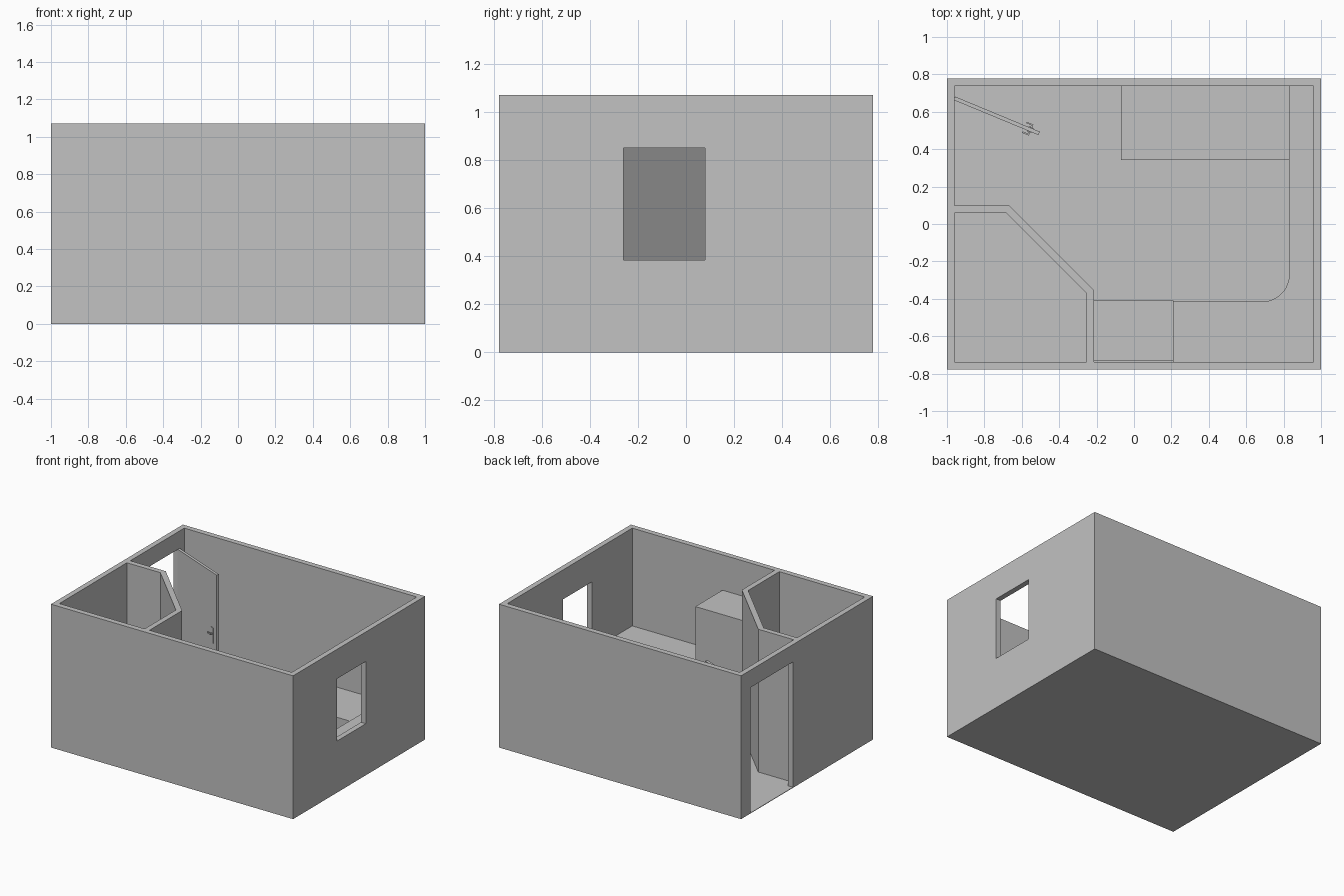
import bpy
import bmesh
import math
from mathutils import Vector

cube = bpy.data.objects.get("Cube")
if cube:
    bpy.data.objects.remove(cube, do_unlink=True)

# One plain grey for the whole model
grey = bpy.data.materials.new("plain_grey")
grey.use_nodes = True
colour = (0.54, 0.54, 0.54, 1)
grey.diffuse_color = colour
grey.node_tree.nodes["Principled BSDF"].inputs["Base Color"].default_value = colour


def prism(name, outline, z0, z1):
    """Upright solid from a flat outline."""
    bm = bmesh.new()
    base = bm.faces.new([bm.verts.new((x, y, z0)) for x, y in outline])
    top = bmesh.ops.extrude_face_region(bm, geom=[base])["geom"]
    bmesh.ops.translate(bm, vec=(0, 0, z1 - z0),
                        verts=[v for v in top if isinstance(v, bmesh.types.BMVert)])
    bmesh.ops.recalc_face_normals(bm, faces=bm.faces)
    mesh = bpy.data.meshes.new(name)
    bm.to_mesh(mesh)
    bm.free()
    mesh.materials.append(grey)
    obj = bpy.data.objects.new(name, mesh)
    bpy.context.collection.objects.link(obj)
    return obj


def box(name, x0, x1, y0, y1, z0, z1):
    return prism(name, [(x0, y0), (x1, y0), (x1, y1), (x0, y1)], z0, z1)


def cut(target, cutter):
    """Subtract the cutter and throw it away."""
    cutter.hide_render = True
    mod = target.modifiers.new("cut", 'BOOLEAN')
    mod.operation = 'DIFFERENCE'
    mod.solver = 'EXACT'
    mod.object = cutter
    bpy.context.view_layer.objects.active = target
    bpy.ops.object.modifier_apply(modifier=mod.name)
    bpy.data.objects.remove(cutter, do_unlink=True)


W, D, H = 1.0, 0.778, 1.07       # half width, half depth, height
IX, IY = 0.96, 0.737             # inner wall faces
FLOOR = 0.004
COUNTER_X, COUNTER_Y = 0.83, -0.415
FRIDGE_X0, FRIDGE_X1 = -0.215, 0.21

# Outer shell with the window in the left wall and the doorway in the right wall
walls = box("outer_walls", -W, W, -D, D, 0, H)
cut(walls, box("room_space", -IX, IX, -IY, IY, FLOOR, H + 0.1))
cut(walls, box("window_opening", 0.9, 1.1, -0.26, 0.08, 0.385, 0.85))
cut(walls, box("door_opening", -1.1, -0.9, 0.165, 0.67, FLOOR, 0.94))

# Partition of the corner room, with its slanted middle
prism("corner_partition", [
    (-IX, 0.1), (-0.667, 0.1), (-0.215, -0.352), (-0.215, -IY),
    (-0.255, -IY), (-0.255, -0.369), (-0.684, 0.06), (-IX, 0.06)], FLOOR, H)

# Corner counter with a rounded inside bend
radius = 0.145
centre = Vector((COUNTER_X - radius, COUNTER_Y + radius))
bend = [centre + radius * Vector((math.cos(a), math.sin(a)))
        for a in (-math.pi / 2 * i / 12 for i in range(13))]
counter = prism("counter", [(IX, -IY), (IX, IY), (COUNTER_X, IY)] + bend
                + [(FRIDGE_X1, COUNTER_Y), (FRIDGE_X1, -IY)], FLOOR, 0.34)

# Tall cabinet and low bed
box("tall_cabinet", FRIDGE_X0, FRIDGE_X1, -0.73, -0.41, FLOOR, 0.81)
box("bed", -0.07, COUNTER_X, 0.342, IY, FLOOR, 0.22)

# Open door: built along its own x axis, then swung about the hinge
door_parts = [box("door_leaf", 0, 0.49, -0.01, 0.01, 0.008, 0.94)]
for side, label in ((1, "outer"), (-1, "inner")):
    def across(a, b):
        return sorted((side * a, side * b))
    door_parts += [
        box(label + "_handle_plate", 0.425, 0.452, *across(0.01, 0.014), 0.415, 0.53),
        box(label + "_handle_spindle", 0.434, 0.444, *across(0.014, 0.03), 0.48, 0.49),
        box(label + "_handle_lever", 0.405, 0.444, *across(0.024, 0.032), 0.48, 0.49)]
for part in door_parts:
    part.location = (-IX, 0.672, 0)
    part.rotation_euler.z = math.radians(-22.5)

# Smooth only the rounded counter bend
bpy.ops.object.select_all(action='DESELECT')
counter.select_set(True)
bpy.context.view_layer.objects.active = counter
bpy.ops.object.shade_smooth_by_angle(angle=math.radians(30))
